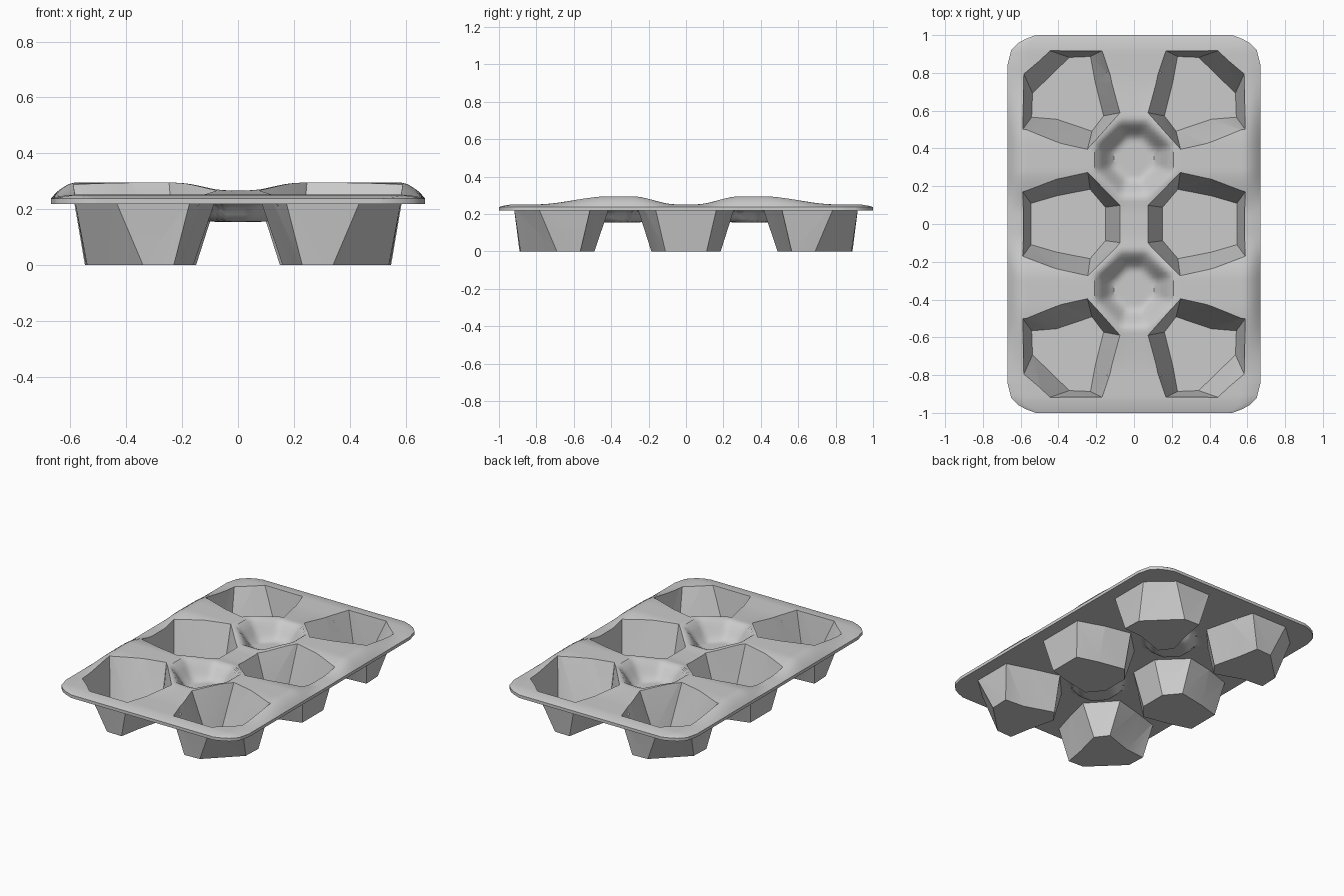
import bpy, bmesh
from mathutils import Vector

if "Cube" in bpy.data.objects:
    bpy.data.objects.remove(bpy.data.objects["Cube"])


def smooth(a, b, t):
    t = min(1, max(0, (t - a) / (b - a)))
    return t * t * (3 - 2 * t)


def half_width(y):
    # rounded-corner outline of the tray
    pts = [(0, .67), (.84, .67), (.92, .65), (.97, .6), (1, .52)]
    for (a, p), (b, q) in zip(pts, pts[1:]):
        if abs(y) <= b + 1e-6:
            return p + (q - p) * (abs(y) - a) / (b - a)
    return .52


def top_height(x, y):
    x, y = abs(x), abs(y)
    # cross ridges between the cup rows
    d = y - .35
    ridge = 1 - (smooth(.06, .45, d) if d > 0 else smooth(.06, .3, -d))
    z = .252 + .043 * ridge * (.5 + .5 * smooth(0, .22, x))
    # sloping rim
    edge = min(half_width(y) - x, 1 - y)
    z = .238 + (z - .238) * smooth(-.03, .085, edge)if edge > 1e-5 else .238
    # pits between four cups
    dy = abs(y - .345)
    m = max(x + dy, 1.35 * max(x, dy))
    return z + (.167 - z) * (1 - smooth(.13, .29, m))


def make_object(name, bm):
    bmesh.ops.recalc_face_normals(bm, faces=bm.faces)
    me = bpy.data.meshes.new(name)
    bm.to_mesh(me)
    bm.free()
    ob = bpy.data.objects.new(name, me)
    bpy.context.collection.objects.link(ob)
    return ob


# (top x, top y, floor x, floor y) around each cup
END = [(.17, .92, .23, .89), (.12, .75, .205, .75), (.08, .585, .16, .57),
       (.24, .41, .22, .49), (.41, .455, .41, .555), (.585, .51, .545, .565),
       (.585, .79, .54, .69), (.44, .92, .34, .885)]
HALF = [(.075, .1, .15, .09), (.24, .26, .23, .185),
        (.41, .225, .41, .15), (.588, .165, .548, .11)]
MID = HALF + [(a, -b, c, -d) for a, b, c, d in reversed(HALF)]


def cups(name, z0, z1, scale):
    bm = bmesh.new()
    for sx in (-1, 1):
        for prof, sy in ((END, 1), (MID, 1), (END, -1)):
            n = len(prof)
            cx = sum(p[2] for p in prof) / n
            cy = sum(p[3] for p in prof) / n
            rings = []
            for z in (z0, z1):
                f = z / .235
                ring = []
                for tx, ty, bx, by in prof:
                    x, y = bx + (tx - bx) * f, by + (ty - by) * f
                    x, y = cx + (x - cx) * scale, cy + (y - cy) * scale
                    ring.append(bm.verts.new((sx * x, sy * y, z)))
                rings.append(ring)
            lo, hi = rings
            bm.faces.new(lo)
            bm.faces.new(hi)
            for i in range(n):
                j = (i + 1) % n
                bm.faces.new((lo[i], lo[j], hi[j]))
                bm.faces.new((lo[i], hi[j], hi[i]))
    return make_object(name, bm)


# plate: upper and lower skins on one grid
NX, NY = 64, 100
bm = bmesh.new()
top, bot = [], []
for j in range(NY + 1):
    y = -1 + 2 * j / NY
    w = half_width(y)
    rt, rb = [], []
    for i in range(NX + 1):
        x = w * (-1 + 2 * i / NX)
        z = top_height(x, y)
        rt.append(bm.verts.new((x, y, z)))
        rb.append(bm.verts.new((x, y, min(.218, z - .012))))
    top.append(rt)
    bot.append(rb)
for g in (top, bot):
    for j in range(NY):
        for i in range(NX):
            bm.faces.new((g[j][i], g[j][i + 1], g[j + 1][i + 1], g[j + 1][i]))
for j in range(NY):
    for i in (0, NX):
        bm.faces.new((top[j][i], top[j + 1][i], bot[j + 1][i], bot[j][i]))
for i in range(NX):
    for j in (0, NY):
        bm.faces.new((top[j][i], top[j][i + 1], bot[j][i + 1], bot[j][i]))
tray = make_object("six_cup_tray", bm)

# join the cup shells, then hollow them out
outer = cups("cup_shells", 0, .229, 1)
inner = cups("cup_cutters", .007, .34, .98)
bpy.context.view_layer.objects.active = tray
tray.select_set(True)
for helper, op in ((outer, 'UNION'), (inner, 'DIFFERENCE')):
    helper.hide_render = True
    mod = tray.modifiers.new(op.lower(), 'BOOLEAN')
    mod.operation = op
    mod.solver = 'EXACT'
    mod.object = helper
    bpy.ops.object.modifier_apply(modifier=mod.name)
for helper in (outer, inner):
    bpy.data.objects.remove(helper)
bpy.ops.object.shade_smooth_by_angle(angle=.55)
